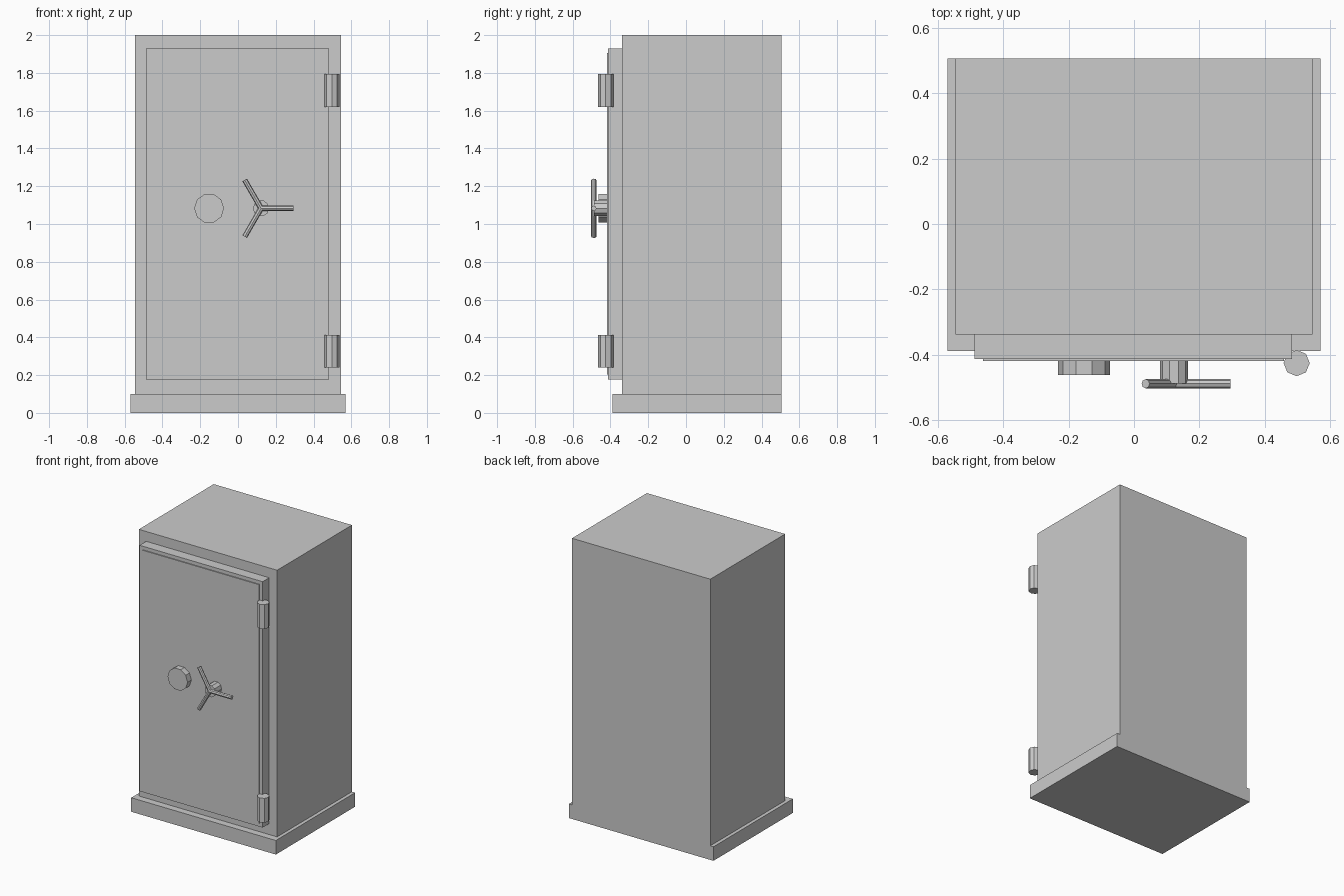
import bpy
import math
from mathutils import Vector

cube = bpy.data.objects.get("Cube")
if cube:
    bpy.data.objects.remove(cube, do_unlink=True)

GREY = (0.6, 0.6, 0.6, 1.0)
steel = bpy.data.materials.new("grey steel")
steel.use_nodes = True
steel.diffuse_color = GREY
steel.node_tree.nodes["Principled BSDF"].inputs["Base Color"].default_value = GREY


def finish(name):
    obj = bpy.context.object
    obj.name = name
    obj.data.materials.append(steel)
    return obj


def box(name, low, high):
    low, high = Vector(low), Vector(high)
    bpy.ops.mesh.primitive_cube_add(size=1, location=(low + high) / 2)
    obj = finish(name)
    obj.scale = high - low
    return obj


def rod(name, start, end, radius, sides, spin=0.0):
    """Faceted cylinder running from start to end."""
    start, end = Vector(start), Vector(end)
    axis = end - start
    bpy.ops.mesh.primitive_cylinder_add(
        vertices=sides, radius=radius, depth=axis.length,
        location=(start + end) / 2)
    obj = finish(name)
    turn = axis.to_track_quat("Z", "Y")
    obj.rotation_euler = turn.to_euler()
    for v in obj.data.vertices:
        v.co.rotate(Vector((0, 0, 1)).rotation_difference(Vector((0, 0, 1))))
    if spin:
        c, s = math.cos(spin), math.sin(spin)
        for v in obj.data.vertices:
            x, y = v.co.x, v.co.y
            v.co.x, v.co.y = c * x - s * y, s * x + c * y
    return obj


# Cabinet, plinth and layered door
back = 0.505
box("plinth", (-0.57, -0.388, 0), (0.57, back, 0.10))
box("cabinet", (-0.545, -0.338, 0.10), (0.545, back, 2.0))
box("door", (-0.487, -0.412, 0.178), (0.483, -0.338, 1.93))
box("door_panel", (-0.462, -0.419, 0.203), (0.458, -0.412, 1.905))

# Hinges
for name, z in (("lower_hinge", 0.24), ("upper_hinge", 1.62)):
    rod(name, (0.497, -0.425, z), (0.497, -0.425, z + 0.173), 0.04, 8)

# Dial with a corner pointing to each side
rod("dial", (-0.153, -0.419, 1.083), (-0.153, -0.462, 1.083), 0.079, 10,
    math.pi / 2)

# Handle: hub and three spokes
centre = Vector((0.122, -0.488, 1.083))
rod("handle_hub", (centre.x, -0.419, centre.z), centre, 0.043, 10, math.pi / 2)
for i in range(3):
    a = math.radians(120 * i)
    tip = centre + Vector((math.cos(a), 0, math.sin(a))) * 0.173
    rod(f"handle_spoke_{i + 1}", centre, tip, 0.014, 8)
